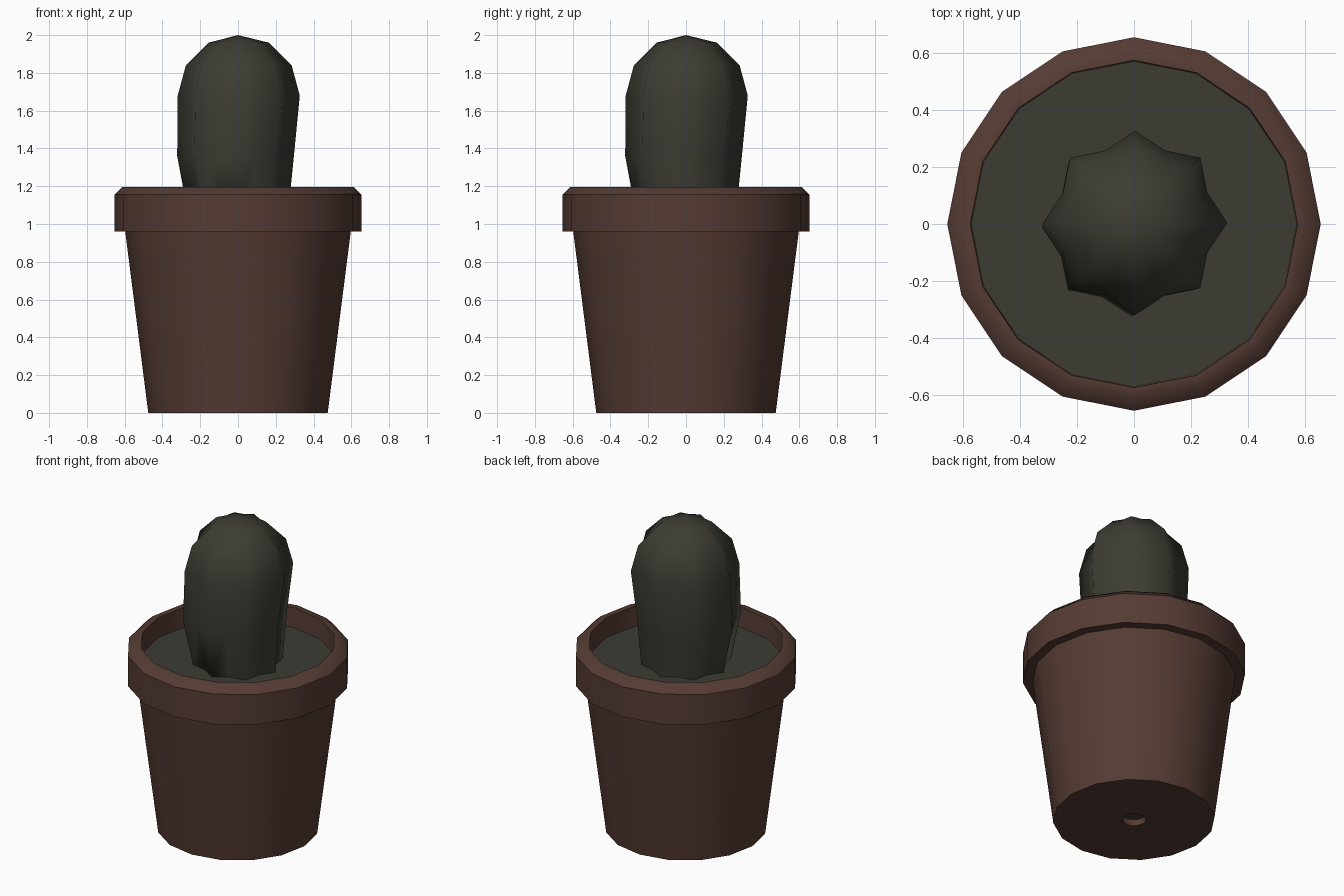
import bpy, bmesh, math

if "Cube" in bpy.data.objects:
    bpy.data.objects.remove(bpy.data.objects["Cube"])


def material(name, rgb):
    m = bpy.data.materials.new(name)
    m.diffuse_color = (*rgb, 1)
    m.use_nodes = True
    m.node_tree.nodes["Principled BSDF"].inputs["Base Color"].default_value = m.diffuse_color
    return m


terracotta = material("dark terracotta", (0.092, 0.044, 0.034))
green = material("dark olive green", (0.046, 0.046, 0.034))


def build(name, rings, mat, closed=False, tip=None, cap=False, angle=45):
    """Skin a list of equal-length vertex rings into one object."""
    bm = bmesh.new()
    vs = [[bm.verts.new(p) for p in ring] for ring in rings]
    n = len(vs[0])
    pairs = list(zip(vs, vs[1:]))
    if closed:
        pairs.append((vs[-1], vs[0]))
    for a, b in pairs:
        for i in range(n):
            j = (i + 1) % n
            bm.faces.new((a[i], a[j], b[j], b[i]))
    if cap:
        bm.faces.new(vs[0][::-1])
    if tip:
        t = bm.verts.new(tip)
        for i in range(n):
            bm.faces.new((vs[-1][i], vs[-1][(i + 1) % n], t))
    bmesh.ops.recalc_face_normals(bm, faces=bm.faces)
    me = bpy.data.meshes.new(name)
    bm.to_mesh(me)
    bm.free()
    me.materials.append(mat)
    ob = bpy.data.objects.new(name, me)
    bpy.context.collection.objects.link(ob)
    bpy.ops.object.select_all(action='DESELECT')
    ob.select_set(True)
    bpy.context.view_layer.objects.active = ob
    bpy.ops.object.shade_smooth_by_angle(angle=math.radians(angle))
    return ob


def ring(r, z, shift=0.0, valley=1.0, n=16):
    """Ring of n points; odd points pulled in by valley to make ribs."""
    pts = []
    for i in range(n):
        a = 2 * math.pi * i / n
        k = r * (valley if i % 2 else 1)
        pts.append((k * math.cos(a) + shift, k * math.sin(a) + shift, z))
    return pts


# Pot: hollow turned profile with stepped rim and drain hole
pot_profile = [(0.07, 0.04), (0.07, 0), (0.475, 0), (0.597, 0.96),
               (0.655, 0.96), (0.655, 1.155), (0.612, 1.197),
               (0.574, 1.197), (0.57, 1.05), (0.44, 0.04)]
build("pot", [ring(r, z) for r, z in pot_profile], terracotta, closed=True)

# Soil: fills the pot, visible at the top and through the drain hole
build("soil", [ring(0.445, 0.041), ring(0.572, 1.07)], green,
      cap=True, tip=(0, 0, 1.07))

# Cactus: eight ribs, slightly wavering stem, domed top
cactus = [(0.266, 1.06, 0), (0.309, 1.36, -0.013), (0.323, 1.68, 0.004),
          (0.28, 1.84, 0.004), (0.16, 1.96, 0.004)]
build("cactus", [ring(r, z, s, 0.85) for r, z, s in cactus], green,
      cap=True, tip=(0, 0, 2.0), angle=80)
